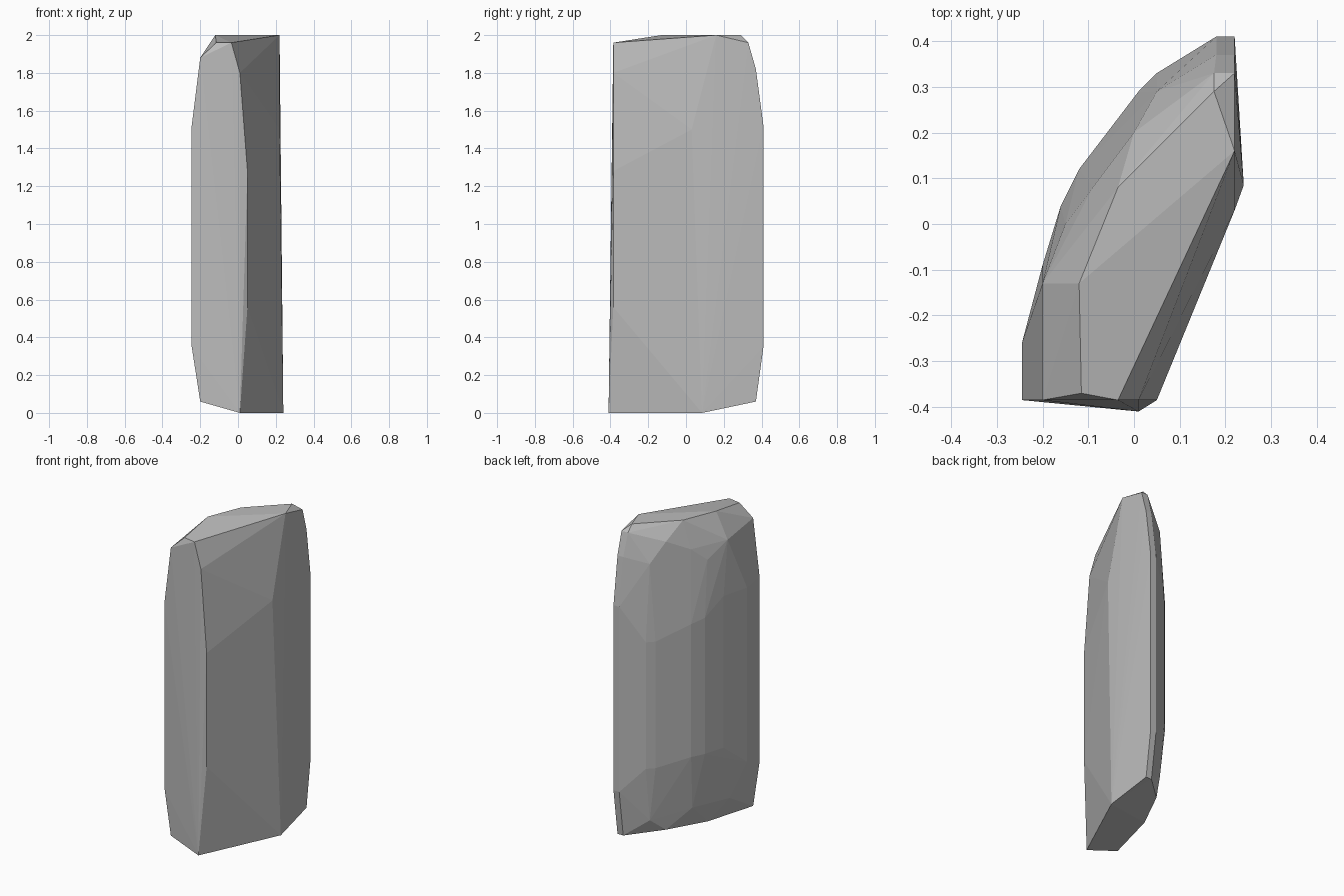
import bpy
import bmesh
from mathutils import Vector

default_cube = bpy.data.objects.get("Cube")
if default_cube is not None:
    bpy.data.objects.remove(default_cube, do_unlink=True)


def make_material(name, colour):
    material = bpy.data.materials.new(name)
    material.use_nodes = True
    material.diffuse_color = colour
    shader = material.node_tree.nodes["Principled BSDF"]
    shader.inputs["Base Color"].default_value = colour
    shader.inputs["Roughness"].default_value = 0.9
    return material


def build_hull(name, points, material):
    """Wrap a convex, flat-faced stone around the given corner points."""
    mesh = bpy.data.meshes.new(name)
    bm = bmesh.new()
    for point in points:
        bm.verts.new(point)
    hull = bmesh.ops.convex_hull(bm, input=bm.verts[:])
    unused = {item for item in hull["geom_interior"] + hull["geom_unused"]
              if isinstance(item, bmesh.types.BMVert)}
    bmesh.ops.delete(bm, geom=list(unused), context='VERTS')
    bmesh.ops.recalc_face_normals(bm, faces=bm.faces[:])
    bm.to_mesh(mesh)
    bm.free()
    mesh.materials.append(material)
    stone = bpy.data.objects.new(name, mesh)
    bpy.context.scene.collection.objects.link(stone)
    return stone


# Upright edges around the waist: x, y, lower z, upper z
waist_edges = [
    (.22, .41, .35, 1.52), (.18, .41, .35, 1.52),
    (.05, .33, .5, 1.3), (.01, .29, .5, 1.3),
    (-.12, .12, .54, 1.38), (-.16, .04, .54, 1.4),
    (-.2, -.09, .54, 1.5), (-.245, -.26, .4, 1.5),
    (-.245, -.385, .35, 1.52), (.05, -.385, .56, 1.28),
]

# Shoulder corners where the curved back turns in towards the crown
shoulder = [
    (.22, .37, 1.82), (.18, .37, 1.82), (.05, .29, 1.78),
    (0, .2, 1.9), (-.09, .08, 1.83), (-.15, 0, 1.75),
    (-.2, -.13, 1.84), (-.2, -.385, 1.88), (.01, -.385, 1.8),
]

# Crown: tilted top facet and its chamfer
crown = [
    (.22, .16, 2), (.175, .29, 2), (-.035, .08, 2), (-.12, -.13, 2),
    (-.115, -.37, 1.96), (-.035, -.385, 1.96),
    (.22, .33, 1.96), (.175, .33, 1.96),
]

# Foot: sloping underside resting on its long front edge
foot = [
    (.01, -.41, 0), (.24, .085, 0), (.22, .37, .06), (.18, .37, .06),
    (0, .2, .08), (-.12, -.05, .07), (-.2, -.385, .06),
    (.05, .29, .16), (-.1, .08, .2), (-.2, -.15, .2),
]

# Ridge on the broad front face
ridge = [(.22, .03, 1.5)]

corners = [Vector(point) for point in shoulder + crown + foot + ridge]
for x, y, lower, upper in waist_edges:
    corners += [Vector((x, y, lower)), Vector((x, y, upper))]

grey_stone = make_material("grey stone", (.5, .5, .5, 1))
build_hull("stone_slab", corners, grey_stone)
